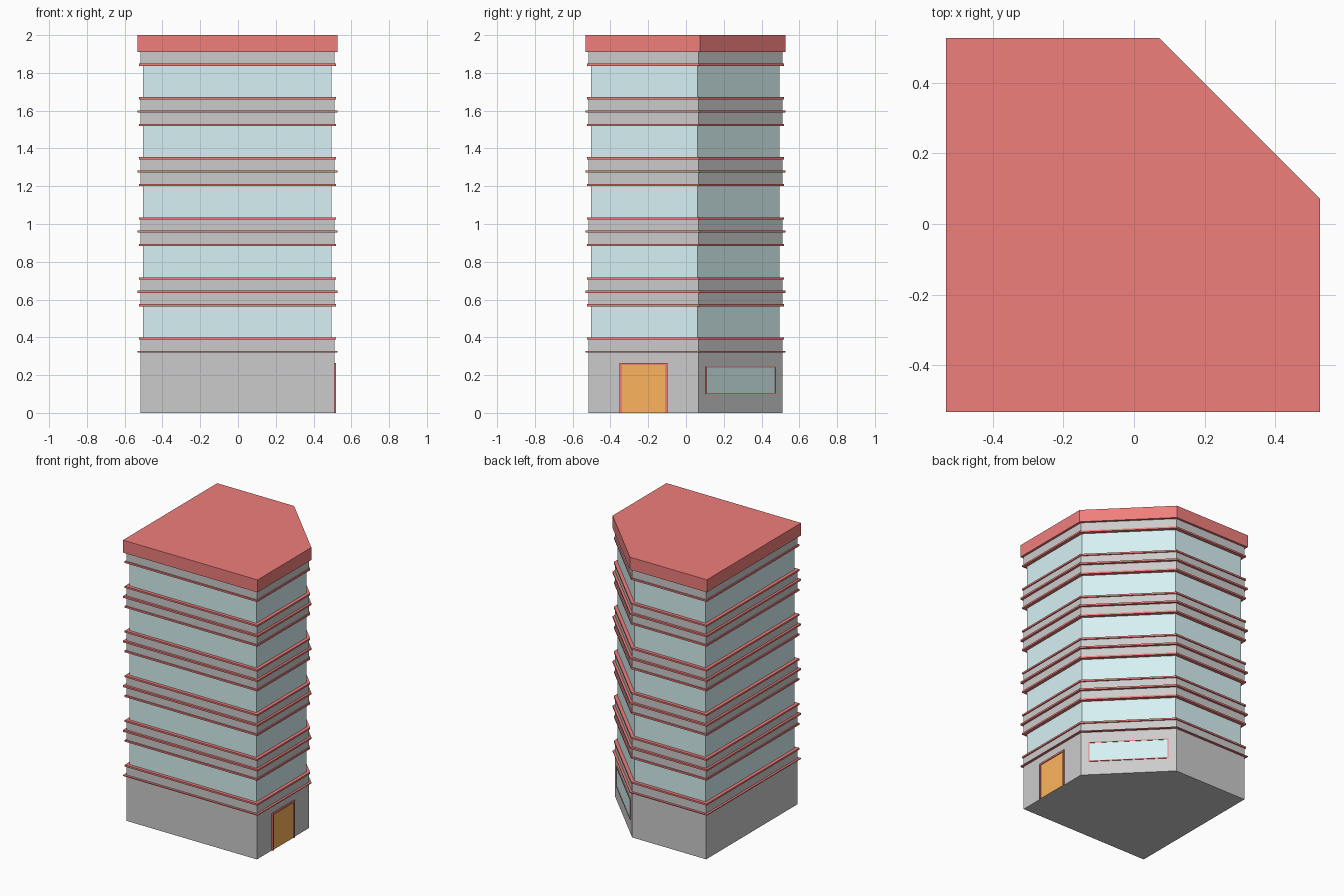
import bpy, bmesh, math
from mathutils import Matrix, Vector

if "Cube" in bpy.data.objects:
    bpy.data.objects.remove(bpy.data.objects["Cube"])


def material(name, rgb):
    m = bpy.data.materials.new(name)
    m.diffuse_color = (*rgb, 1)
    m.use_nodes = True
    m.node_tree.nodes["Principled BSDF"].inputs["Base Color"].default_value = m.diffuse_color
    return m


RED = material("red_trim", (0.87, 0.21, 0.2))
GLASS = material("glass", (0.68, 0.88, 0.9))
ORANGE = material("orange_door", (0.98, 0.46, 0.11))

# Outward offsets from the glass face
PANE, WALL, LIP, WIDE = 0.0, 0.015, 0.023, 0.031
TRIM = 0.006  # half height of a trim strip


def finish(name, bm, mat):
    mesh = bpy.data.meshes.new(name)
    bm.to_mesh(mesh)
    bm.free()
    if mat:
        mesh.materials.append(mat)
    obj = bpy.data.objects.new(name, mesh)
    bpy.context.collection.objects.link(obj)
    return obj


def footprint(d):
    """Square plan with one cut corner, grown outward by d."""
    lo, hi, cut = -0.502 - d, 0.496 + d, 0.06 + d * math.tan(math.pi / 8)
    return [(lo, lo), (hi, lo), (hi, cut), (cut, hi), (lo, hi)]


def band(name, profile, mat=None, bottom=False, top=False):
    """Sweep a profile of (height, offset) pairs around the plan."""
    bm = bmesh.new()
    rings = [[bm.verts.new((x, y, z)) for x, y in footprint(d)] for z, d in profile]
    for a, b in zip(rings, rings[1:]):
        for i in range(5):
            j = (i + 1) % 5
            bm.faces.new((a[i], a[j], b[j], b[i]))
    if bottom:
        bm.faces.new(rings[0][::-1])
    if top:
        bm.faces.new(rings[-1])
    return finish(name, bm, mat)


def trim(name, z, below, out, above, half=TRIM):
    band(name, [(z - half, below), (z - half, out), (z + half, out), (z + half, above)], RED)


def boxes(name, parts, frame, mat):
    """Boxes (u0, u1, z0, z1, depth) standing out of a wall along local y."""
    bm = bmesh.new()
    for u0, u1, z0, z1, depth in parts:
        place = Matrix.Translation(((u0 + u1) / 2, depth / 2, (z0 + z1) / 2))
        size = Matrix.Diagonal((u1 - u0, depth, z1 - z0, 1))
        bmesh.ops.create_cube(bm, size=1, matrix=frame @ place @ size)
    return finish(name, bm, mat)


# Ground floor walls
band("ground_floor_wall", [(0, WALL), (0.324, WALL)], bottom=True)
trim("ground_floor_trim", 0.324, WALL, WIDE, WALL, 0.003)

# Five storeys: sill wall, sill trim, glass, head trim, head wall, floor trim
STEP, HALF = 0.318, 0.0715
for k in range(5):
    floor = 0.324 + STEP * k
    sill, head, ceiling = floor + HALF - 0.002, floor + STEP - HALF, floor + STEP
    n = k + 1
    band(f"sill_wall_{n}", [(floor, WALL), (sill - TRIM, WALL)])
    trim(f"sill_trim_{n}", sill, WALL, LIP, PANE)
    band(f"glass_{n}", [(sill + TRIM, PANE), (head - TRIM, PANE)], GLASS)
    trim(f"head_trim_{n}", head, PANE, LIP, WALL)
    band(f"head_wall_{n}", [(head + TRIM, WALL), (ceiling, WALL)])
    if k < 4:
        trim(f"floor_trim_{n}", ceiling, WALL, WIDE, WALL)

# Roof slab
band("roof", [(1.911, WALL), (1.911, WIDE), (2.0, WIDE)], RED, top=True)

# Door on the right wall (local x runs along +y, local y points outward)
side = Matrix(((0, 1, 0, 0.496 + WALL), (1, 0, 0, 0), (0, 0, -1, 0), (0, 0, 0, 1)))
side = side @ Matrix.Diagonal((1, 1, -1, 1))
for o in (
    boxes("door", [(-0.338, -0.112, 0, 0.253, 0.003)], side, ORANGE),
    boxes("door_frame", [(-0.351, -0.338, 0, 0.265, 0.009), (-0.112, -0.099, 0, 0.265, 0.009),
                         (-0.338, -0.112, 0.253, 0.265, 0.009)], side, RED),
):
    bm = bmesh.new()
    bm.from_mesh(o.data)
    bmesh.ops.recalc_face_normals(bm, faces=bm.faces)
    bm.to_mesh(o.data)
    bm.free()

# Shop window on the cut corner
p = footprint(WALL)
mid = (Vector((*p[2], 0)) + Vector((*p[3], 0))) / 2
corner = Matrix.Translation(mid) @ Matrix.Rotation(-math.pi / 4, 4, "Z")
w, z0, z1, t = 0.262, 0.099, 0.245, 0.006
boxes("corner_window", [(-w + t, w - t, z0 + t, z1 - t, 0.002)], corner, GLASS)
boxes("corner_window_frame", [(-w, -w + t, z0, z1, 0.005), (w - t, w, z0, z1, 0.005),
                              (-w + t, w - t, z0, z0 + t, 0.005),
                              (-w + t, w - t, z1 - t, z1, 0.005)], corner, RED)
